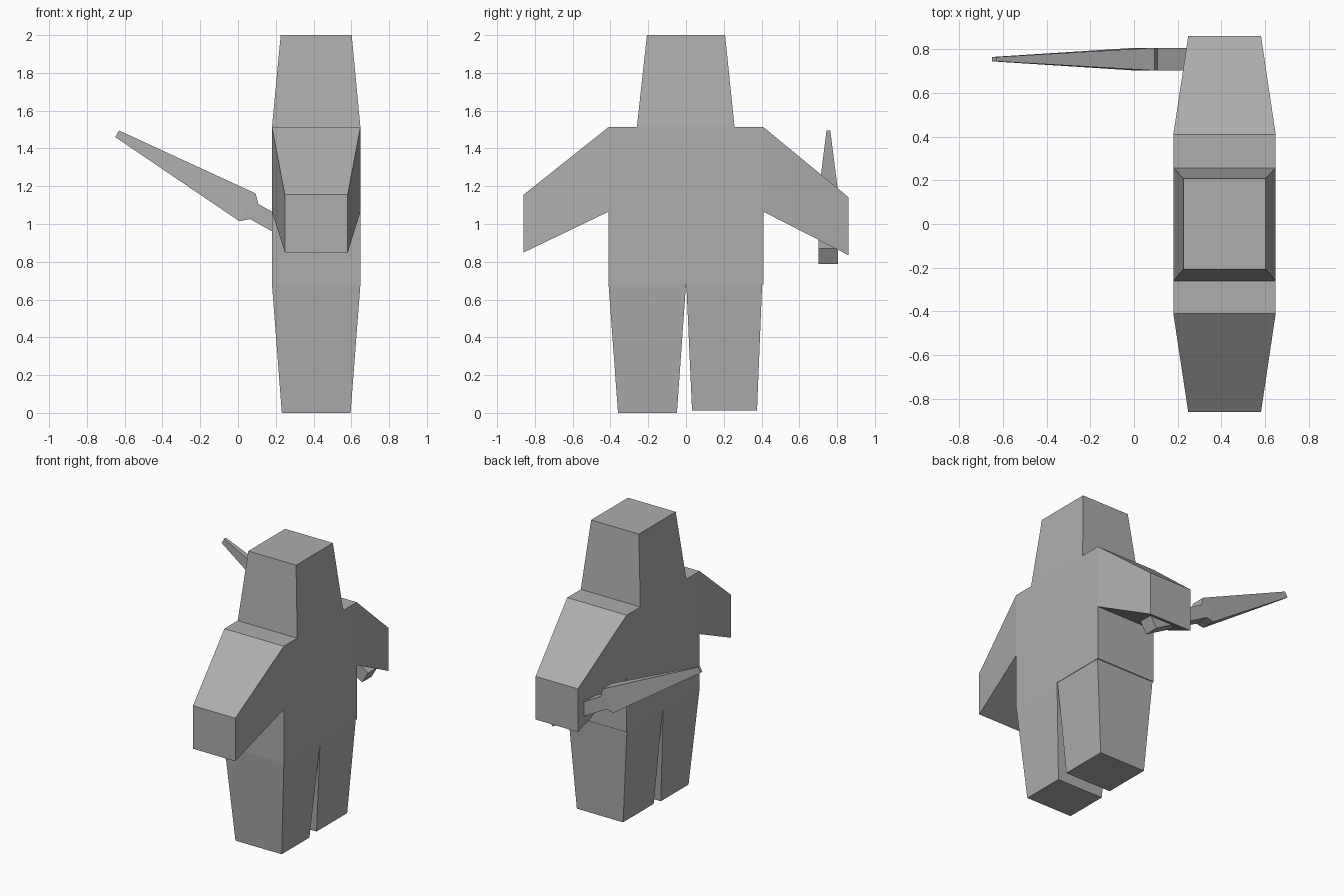
import bpy
import bmesh

default = bpy.data.objects.get("Cube")
if default:
    bpy.data.objects.remove(default, do_unlink=True)

# Single mid grey
grey = bpy.data.materials.new("mid_grey")
grey.use_nodes = True
colour = (0.42, 0.42, 0.42, 1.0)
grey.diffuse_color = colour
grey.node_tree.nodes["Principled BSDF"].inputs["Base Color"].default_value = colour


def loft(name, rings, cap_start=True):
    """Skin matching rings of points; an uncapped start is hidden inside its neighbour."""
    bm = bmesh.new()
    loops = [[bm.verts.new(p) for p in ring] for ring in rings]
    for a, b in zip(loops, loops[1:]):
        n = len(a)
        for i in range(n):
            j = (i + 1) % n
            bm.faces.new((a[i], a[j], b[j], b[i]))
    bm.faces.new(loops[-1])
    # Close the start before recalculating so the normals always point outward
    start = bm.faces.new(loops[0][::-1])
    bmesh.ops.recalc_face_normals(bm, faces=bm.faces[:])
    if not cap_start:
        bmesh.ops.delete(bm, geom=[start], context='FACES_ONLY')
    mesh = bpy.data.meshes.new(name)
    bm.to_mesh(mesh)
    bm.free()
    mesh.materials.append(grey)
    obj = bpy.data.objects.new(name, mesh)
    bpy.context.scene.collection.objects.link(obj)
    return obj


def level(x, y, z):
    """Horizontal rectangle at height z."""
    return [(x[0], y[0], z), (x[1], y[0], z), (x[1], y[1], z), (x[0], y[1], z)]


def upright(x, y, z):
    """Vertical rectangle at depth y."""
    return [(x[0], y, z[0]), (x[1], y, z[0]), (x[1], y, z[1]), (x[0], y, z[1])]


wide = (0.18, 0.648)
hip, shoulder, side = 0.68, 1.513, 0.41

# Torso and tapered head
loft("torso", [level(wide, (-side, side), hip), level(wide, (-side, side), shoulder)])
loft("head", [level(wide, (-0.26, 0.257), shoulder),
              level((0.226, 0.602), (-0.207, 0.207), 2.0)], cap_start=False)

# Arms slope down and taper to blunt hands
for name, sign, hand in (("front_arm", -1, (0.849, 1.155)), ("back_arm", 1, (0.835, 1.142))):
    loft(name, [upright(wide, sign * side, (1.065, shoulder)),
                upright((0.248, 0.581), sign * 0.86, hand)], cap_start=False)

# Legs taper to flat feet; the back leg sits slightly inside the hip
for name, across, top, foot, z in (
        ("front_leg", wide, (-side, 0), (-0.36, -0.048), 0.0),
        ("back_leg", (0.183, 0.645), (0.002, 0.403), (0.032, 0.376), 0.012)):
    loft(name, [level(across, top, hip), level((0.232, 0.596), foot, z)], cap_start=False)

# Sword: stations from pommel to tip as (lower point, upper point, half thickness)
stations = [((0.487, 0.789), (0.534, 0.869), 0.052),
            ((0.064, 1.026), (0.108, 1.105), 0.052),
            ((0.007, 1.015), (0.093, 1.162), 0.052),
            ((-0.65, 1.46), (-0.63, 1.495), 0.01)]
mid = 0.754
loft("sword", [[(lo[0], mid - t, lo[1]), (lo[0], mid + t, lo[1]),
                (up[0], mid + t, up[1]), (up[0], mid - t, up[1])]
               for lo, up, t in stations])
